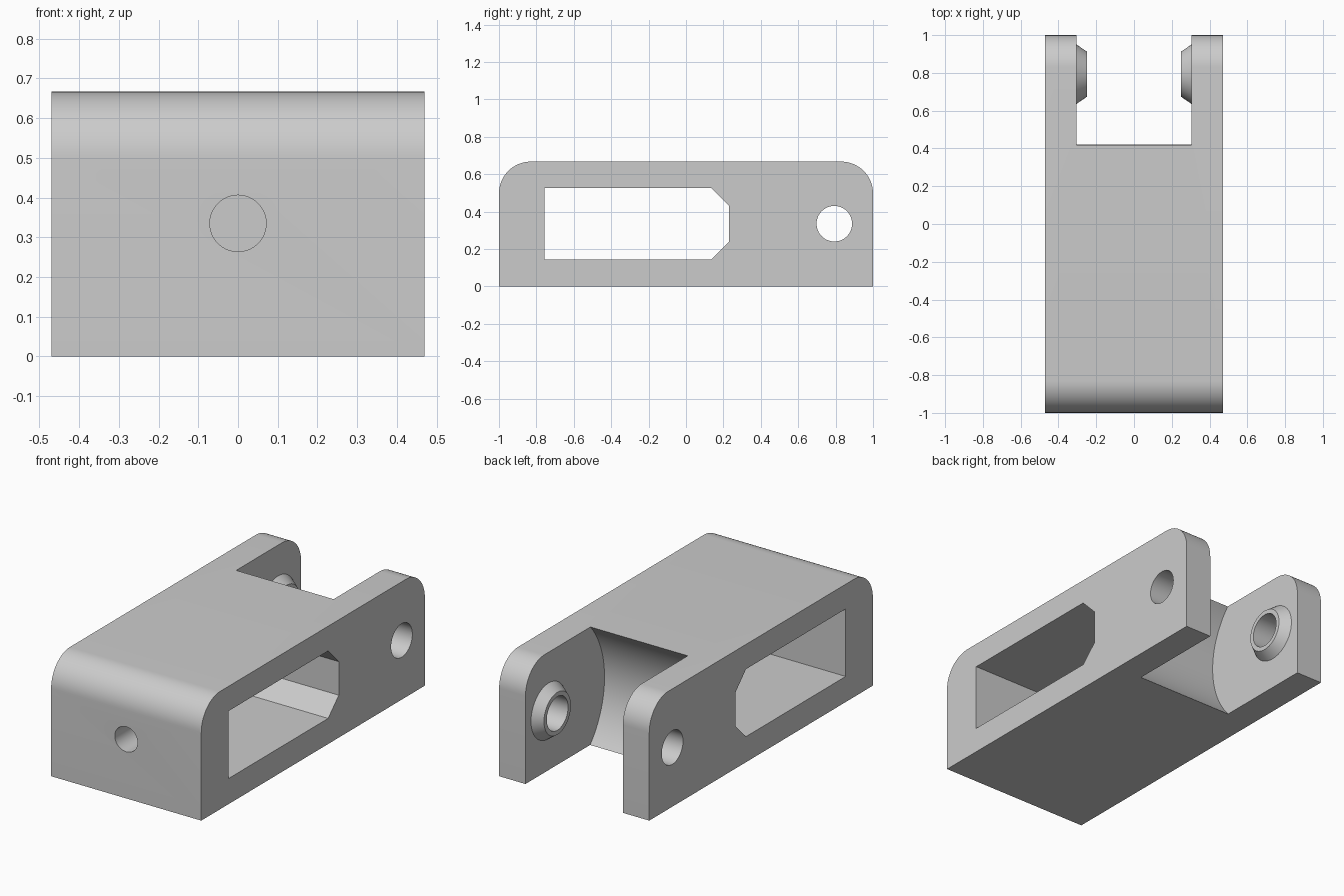
import bpy, bmesh, math
from mathutils import Matrix

cube = bpy.data.objects.get("Cube")
if cube:
    bpy.data.objects.remove(cube, do_unlink=True)

HALF_W, HEIGHT, MID = 0.47, 0.667, 0.335
ARM_IN, PIVOT_Y = 0.305, 0.793

grey = bpy.data.materials.new("plain grey")
grey.use_nodes = True
grey.diffuse_color = (0.6, 0.6, 0.6, 1)
grey.node_tree.nodes["Principled BSDF"].inputs["Base Color"].default_value = (0.6, 0.6, 0.6, 1)


def finish(name, bm):
    bmesh.ops.recalc_face_normals(bm, faces=bm.faces)
    mesh = bpy.data.meshes.new(name)
    bm.to_mesh(mesh)
    bm.free()
    mesh.materials.append(grey)
    obj = bpy.data.objects.new(name, mesh)
    bpy.context.collection.objects.link(obj)
    return obj


def side_prism(name, outline, half):
    """Extrude a (y, z) outline across x."""
    bm = bmesh.new()
    face = bm.faces.new([bm.verts.new((-half, y, z)) for y, z in outline])
    ext = bmesh.ops.extrude_face_region(bm, geom=[face])
    verts = [v for v in ext["geom"] if isinstance(v, bmesh.types.BMVert)]
    bmesh.ops.translate(bm, verts=verts, vec=(2 * half, 0, 0))
    return finish(name, bm)


def cone(name, r1, r2, depth, centre, axis, angle, sides=64):
    bm = bmesh.new()
    mat = Matrix.Translation(centre) @ Matrix.Rotation(angle, 4, axis)
    bmesh.ops.create_cone(bm, cap_ends=True, segments=sides, radius1=r1,
                          radius2=r2, depth=depth, matrix=mat)
    return finish(name, bm)


def combine(target, tool, operation):
    mod = target.modifiers.new(tool.name, 'BOOLEAN')
    mod.operation, mod.object, mod.solver = operation, tool, 'EXACT'
    bpy.context.view_layer.objects.active = target
    bpy.ops.object.modifier_apply(modifier=mod.name)
    bpy.data.objects.remove(tool, do_unlink=True)


# Block with rounded upper ends
R = 0.17
outline = [(-1, 0), (1, 0)]
for cy, start in ((1 - R, 0), (R - 1, 90)):
    for i in range(17):
        a = math.radians(start + 90 * i / 16)
        outline.append((cy + R * math.cos(a), HEIGHT - R + R * math.sin(a)))
bracket = side_prism("clevis_bracket", outline, HALF_W)

# Concave gap between the two arms
combine(bracket, cone("arm_gap", 0.5, 0.5, 2 * ARM_IN, (0, PIVOT_Y, MID),
                      'Y', math.pi / 2, 128), 'DIFFERENCE')

# Side window with chamfered rear corners
window = [(-0.757, 0.145), (0.135, 0.145), (0.23, 0.24),
          (0.23, 0.43), (0.135, 0.527), (-0.757, 0.527)]
combine(bracket, side_prism("side_window", window, 0.6), 'DIFFERENCE')

# Tapered bosses on the inner arm faces, set slightly into the arms
for side in (-1, 1):
    boss = cone("pivot_boss", 0.168, 0.12, 0.07, (side * 0.285, PIVOT_Y, MID),
                'Y', -side * math.pi / 2)
    combine(bracket, boss, 'UNION')

# Pivot bore through both arms and bosses
combine(bracket, cone("pivot_bore", 0.095, 0.095, 1.2, (0, PIVOT_Y, MID),
                      'Y', math.pi / 2), 'DIFFERENCE')

# Round hole from the front into the window cavity
combine(bracket, cone("front_hole", 0.071, 0.071, 0.5, (0, -0.9, MID),
                      'X', math.pi / 2), 'DIFFERENCE')

bpy.ops.object.select_all(action='DESELECT')
bracket.select_set(True)
bpy.context.view_layer.objects.active = bracket
bpy.ops.object.shade_smooth_by_angle(angle=math.radians(25))
